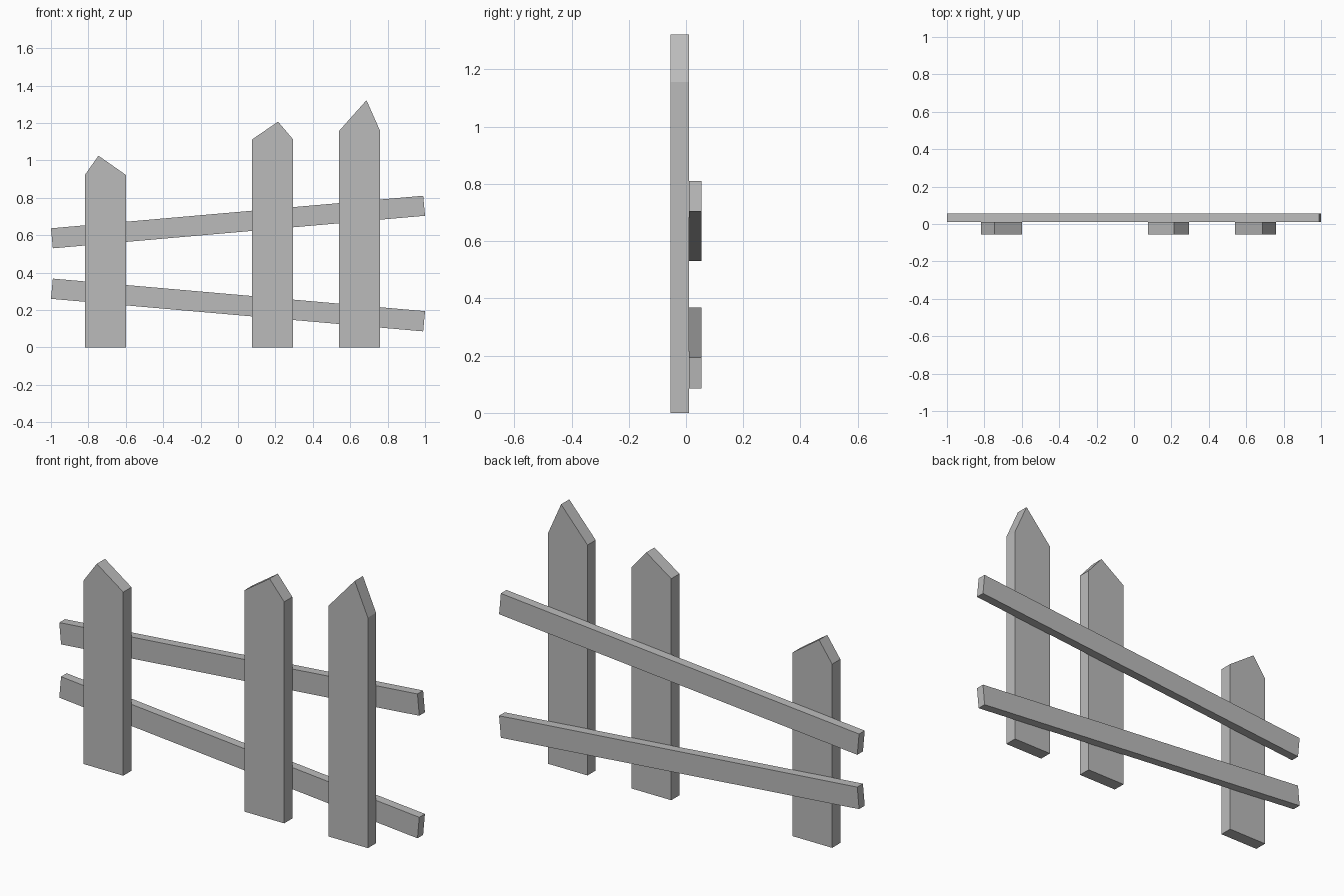
import bpy
import bmesh

if "Cube" in bpy.data.objects:
    bpy.data.objects.remove(bpy.data.objects["Cube"], do_unlink=True)

# One plain grey for the whole fence
grey = bpy.data.materials.new("plain_grey")
grey.use_nodes = True
GREY = (0.5, 0.5, 0.5, 1)
grey.diffuse_color = GREY
grey.node_tree.nodes["Principled BSDF"].inputs["Base Color"].default_value = GREY

PICKET_W = 0.22
FRONT, JOIN, BACK = -0.055, 0.01, 0.055


def plank(name, outline, y0, y1):
    """Extrude an x-z outline from y0 back to y1."""
    bm = bmesh.new()
    face = bm.faces.new([bm.verts.new((x, y0, z)) for x, z in outline])
    ext = bmesh.ops.extrude_face_region(bm, geom=[face])
    moved = [v for v in ext["geom"] if isinstance(v, bmesh.types.BMVert)]
    bmesh.ops.translate(bm, verts=moved, vec=(0, y1 - y0, 0))
    bmesh.ops.recalc_face_normals(bm, faces=bm.faces)
    mesh = bpy.data.meshes.new(name)
    bm.to_mesh(mesh)
    bm.free()
    mesh.materials.append(grey)
    obj = bpy.data.objects.new(name, mesh)
    bpy.context.collection.objects.link(obj)


# Upright pickets: left edge, shoulder height, off-centre peak
pickets = {
    "short_picket": (-0.819, 0.922, -0.746, 1.025),
    "middle_picket": (0.075, 1.112, 0.214, 1.207),
    "tall_picket": (0.54, 1.157, 0.687, 1.322),
}
for name, (x, shoulder, peak_x, peak_z) in pickets.items():
    r = x + PICKET_W
    plank(name, [(x, 0), (r, 0), (r, shoulder), (peak_x, peak_z), (x, shoulder)],
          FRONT, JOIN)

# Tilted rails behind the pickets
plank("upper_rail", [(-0.99, 0.53), (1, 0.704), (0.99, 0.811), (-1, 0.637)],
      JOIN, BACK)
plank("lower_rail", [(-1, 0.26), (0.99, 0.086), (1, 0.194), (-0.99, 0.368)],
      JOIN, BACK)
